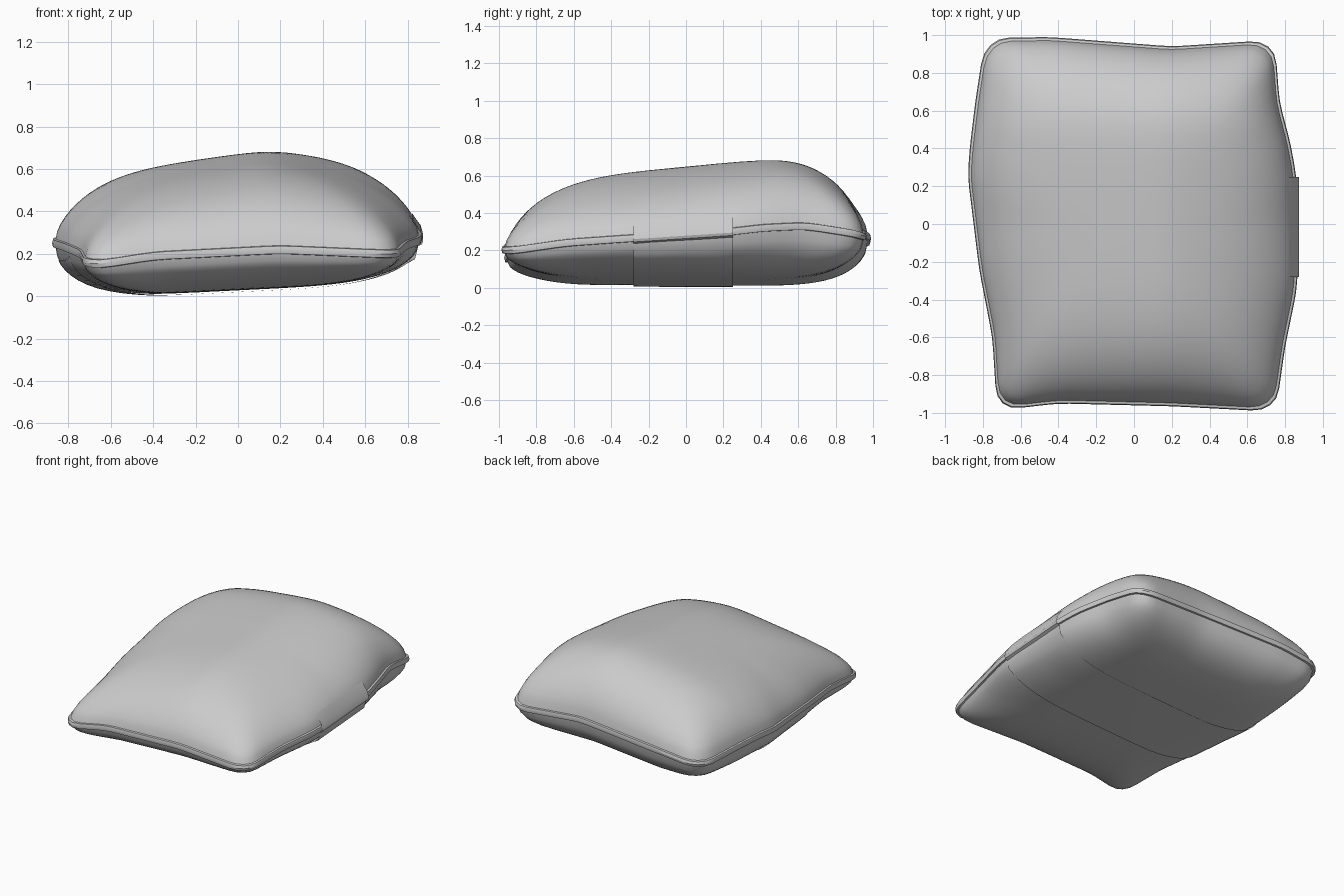
import bpy
import math
from mathutils import Vector
from mathutils.bvhtree import BVHTree

default = bpy.data.objects.get("Cube")
if default:
    bpy.data.objects.remove(default, do_unlink=True)

fabric = bpy.data.materials.new("grey_fabric")
fabric.use_nodes = True
colour = (0.6, 0.6, 0.6, 1)
fabric.diffuse_color = colour
fabric.node_tree.nodes["Principled BSDF"].inputs["Base Color"].default_value = colour


def make_object(name, verts, faces, angle):
    mesh = bpy.data.meshes.new(name)
    mesh.from_pydata(verts, [], faces)
    mesh.materials.append(fabric)
    mesh.update()
    obj = bpy.data.objects.new(name, mesh)
    bpy.context.collection.objects.link(obj)
    bpy.ops.object.select_all(action="DESELECT")
    obj.select_set(True)
    bpy.context.view_layer.objects.active = obj
    bpy.ops.object.shade_smooth_by_angle(angle=math.radians(angle))
    return obj


def grid_faces(rows, columns, closed=False):
    faces = []
    for r in range(rows - 1):
        for c in range(columns if closed else columns - 1):
            d = (c + 1) % columns
            faces.append((r * columns + c, r * columns + d,
                          (r + 1) * columns + d, (r + 1) * columns + c))
    return faces


# Seam path, counterclockwise from the front left of the plan
seam_corners = [
    (-.73, -.92, .16), (-.66, -.98, .15), (-.4, -.95, .19), (.2, -.965, .22),
    (.68, -.99, .2), (.76, -.93, .2), (.8, -.65, .24), (.86, -.36, .26),
    (.87, -.2, .27), (.86, .25, .3), (.83, .42, .32), (.77, .65, .33),
    (.75, .91, .29), (.67, .97, .27), (.2, .94, .3), (-.45, .99, .27),
    (-.72, .985, .24), (-.8, .91, .23), (-.84, .65, .25), (-.87, .4, .26),
    (-.88, .25, .25), (-.82, -.24, .23), (-.75, -.6, .2),
]
seam_corners = [Vector(p) for p in seam_corners]

# Even subdivision of the seam path
outline = []
for a, b in zip(seam_corners, seam_corners[1:] + seam_corners[:1]):
    steps = max(1, round((b - a).length / 0.06))
    outline += [a.lerp(b, i / steps) for i in range(steps)]


def relax(points, rounds):
    for _ in range(rounds):
        points = [(points[i - 1] + 2 * p + points[(i + 1) % len(points)]) / 4
                  for i, p in enumerate(points)]
    return points


outline = relax(outline, 1)
rounded = relax(outline, 22)
count = len(outline)


def top_height(x, y):
    crown = math.hypot(x - 0.15, 0.12) - 0.12
    back = math.hypot(y - 0.55, 0.15) - 0.15
    return 0.69 - 0.16 * crown - (0.1 if y < 0.55 else 0.15) * back


def bottom_height(x, y):
    return 0.008 + 0.05 * max(x + 0.4, 0)


# Half of the cushion as concentric rings that close on the seam
def make_shell(name, height, lift, power, blend):
    rings = 26
    verts = []
    for r in range(rings):
        s = 1 - (r / rings) ** 1.4
        for edge, soft in zip(outline, rounded):
            p = soft.lerp(edge, s ** 4) * (s * 0.982)
            k = power + 1.3 * max(0, min(1, p.y * 2))
            fullness = (1 - s ** k) ** blend
            base = edge.z + lift
            verts.append((p.x, p.y, base + (height(p.x, p.y) - base) * fullness))
    verts.append((0, 0, height(0, 0)))
    faces = grid_faces(rings, count, closed=True)
    last = (rings - 1) * count
    faces += [(last + i, last + (i + 1) % count, len(verts) - 1) for i in range(count)]
    if height is bottom_height:
        faces = [f[::-1] for f in faces]
    make_object(name, verts, faces, 60)
    return BVHTree.FromPolygons(verts, faces)


upper_tree = make_shell("upper_cushion", top_height, 0.018, 4, 0.62)
lower_tree = make_shell("lower_cushion", bottom_height, -0.018, 4.3, 0.52)

# Piping strip that joins the two halves
section = [(0.975, -0.02), (0.995, -0.018), (1, 0), (0.995, 0.018), (0.975, 0.022)]
piping = [(p.x * s, p.y * s, p.z + dz) for s, dz in section for p in outline]
make_object("seam_piping", piping, grid_faces(len(section), count, closed=True), 30)


# Overlapping panel across the underside, ending under the opening
def surface_point(tree, x, y, direction):
    hit = tree.ray_cast(Vector((x, y, -2 * direction)), Vector((0, 0, direction)))[0]
    return hit - Vector((0, 0, 0.008 * direction)) if hit else None


columns = 12
panel, flap = [], []
for i in range(columns + 1):
    t = i / columns
    y = -0.28 + 0.53 * t
    seam_z = 0.265 + 0.035 * t
    left = -0.795 - 0.055 * t
    for j in range(33):
        x = left + (0.79 - left) * (0.5 - 0.5 * math.cos(math.pi * j / 32))
        panel.append(surface_point(lower_tree, x, y, 1))
    # Lip of the opening: inner tuck, hem edge and upper hem
    panel += [Vector((0.835, y, seam_z - 0.09)), Vector((0.85, y, seam_z - 0.03))]
    hem = surface_point(upper_tree, 0.82, y, -1)
    flap += [hem, Vector((0.862, y, seam_z + 0.035)), Vector((0.873, y, seam_z - 0.005)),
             Vector((0.868, y, seam_z - 0.02)), Vector((0.845, y, seam_z - 0.03))]

make_object("underside_panel", panel,
            [f[::-1] for f in grid_faces(columns + 1, 35)], 50)
make_object("opening_hem", flap, [f[::-1] for f in grid_faces(columns + 1, 5)], 30)
